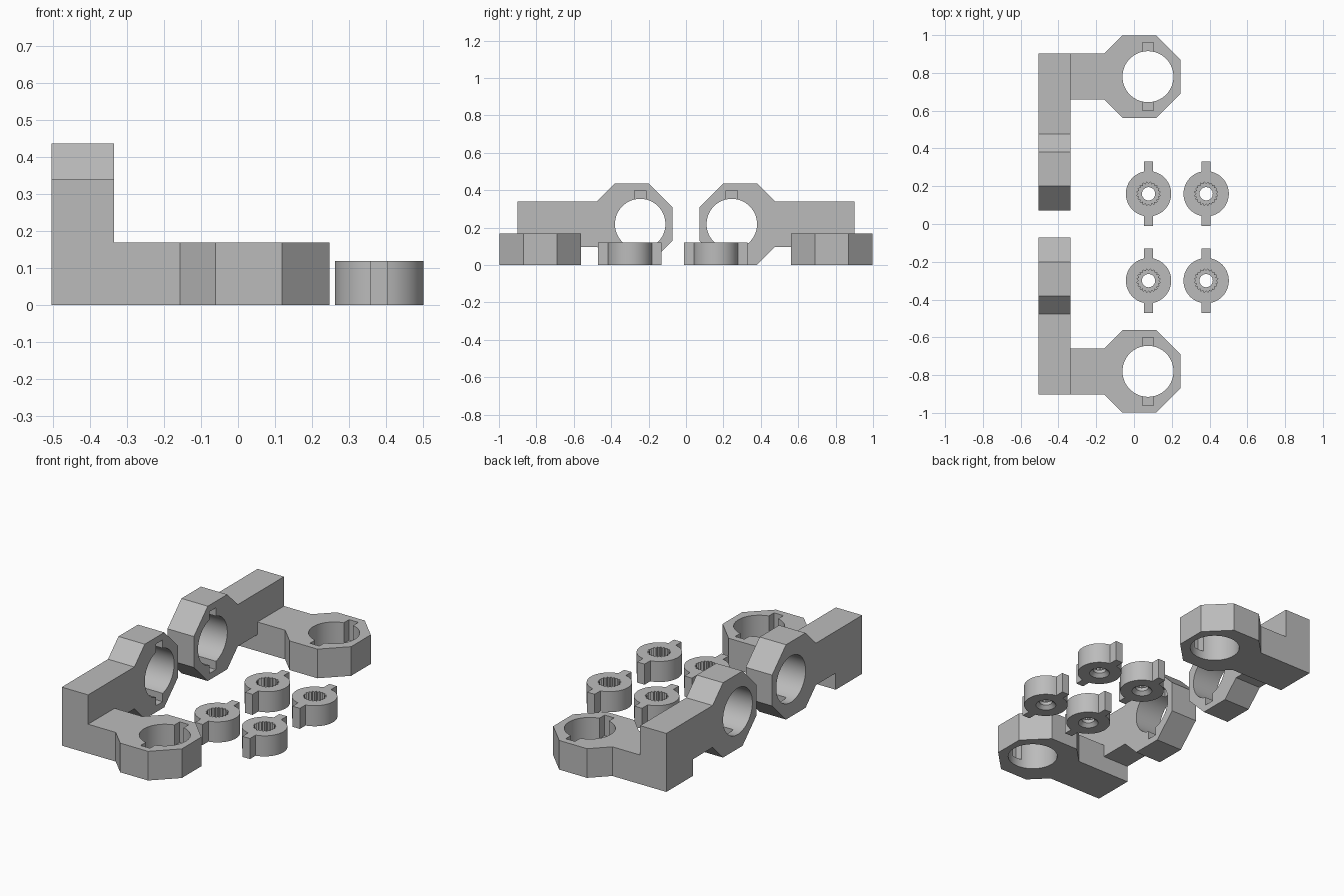
import bpy, bmesh, math
from mathutils import Matrix

if "Cube" in bpy.data.objects:
    bpy.data.objects.remove(bpy.data.objects["Cube"])

grey = bpy.data.materials.new("plain grey")
grey.diffuse_color = (0.5, 0.5, 0.5, 1)
grey.use_nodes = True
grey.node_tree.nodes["Principled BSDF"].inputs["Base Color"].default_value = grey.diffuse_color


def circle(r, cx=0.0, n=64):
    return [(cx + r * math.cos(2 * math.pi * i / n), r * math.sin(2 * math.pi * i / n)) for i in range(n)]


def box(x0, x1, y0, y1):
    return [(x0, y0), (x1, y0), (x1, y1), (x0, y1)]


def prism(name, outline, z0, z1, mat=Matrix(), top_scale=1.0):
    """Extrude a counter-clockwise outline from z0 to z1."""
    bm = bmesh.new()
    low = [bm.verts.new((x, y, z0)) for x, y in outline]
    high = [bm.verts.new((x * top_scale, y * top_scale, z1)) for x, y in outline]
    n = len(outline)
    bm.faces.new(low[::-1])
    bm.faces.new(high)
    for i in range(n):
        j = (i + 1) % n
        bm.faces.new((low[i], low[j], high[j], high[i]))
    bm.transform(mat)
    me = bpy.data.meshes.new(name)
    bm.to_mesh(me)
    bm.free()
    me.materials.append(grey)
    ob = bpy.data.objects.new(name, me)
    bpy.context.collection.objects.link(ob)
    return ob


def combine(ob, others, operation):
    bpy.context.view_layer.objects.active = ob
    for other in others:
        m = ob.modifiers.new("combine", 'BOOLEAN')
        m.operation, m.solver, m.object = operation, 'EXACT', other
        bpy.ops.object.modifier_apply(modifier=m.name)
        bpy.data.objects.remove(other)
    return ob


def smooth(ob):
    bpy.ops.object.select_all(action='DESELECT')
    ob.select_set(True)
    bpy.context.view_layer.objects.active = ob
    bpy.ops.object.shade_smooth_by_angle(angle=math.radians(25))


# Arm ending in an octagon with an off-centre keyed hole
THICK, ARM, OCT, EDGE = 0.17, 0.122, 0.218, 0.09


def arm_plate(name, centre, mat):
    neck = centre - EDGE - (OCT - ARM)
    upper = [(centre + OCT, EDGE), (centre + EDGE, OCT), (centre - EDGE, OCT), (neck, ARM), (0, ARM)]
    outline = upper + [(u, -v) for u, v in reversed(upper)]
    hole = centre + 0.045
    cutters = [prism("hole_cutter", circle(0.135, hole), -0.1, 0.3, mat),
               prism("key_slot_cutter", box(hole - 0.03, hole + 0.03, -0.18, 0.18), 0.05, 0.3, mat)]
    return prism(name, outline, 0, THICK, mat), cutters


# Flat arm along x, upright arm along y, joined at the corner
flat_mat = Matrix.Translation((-0.505, -0.78, 0))
upright_mat = Matrix(((0, 0, 1, -0.505), (1, 0, 0, -0.902), (0, 1, 0, 0.219), (0, 0, 0, 1)))
front, cuts_a = arm_plate("front_bracket", 0.534, flat_mat)
upright, cuts_b = arm_plate("upright_arm", 0.612, upright_mat)
combine(front, [upright], 'UNION')
combine(front, cuts_a + cuts_b, 'DIFFERENCE')
smooth(front)

# Mirrored bracket at the back
back = front.copy()
back.name = "back_bracket"
back.data = front.data.copy()
bpy.context.collection.objects.link(back)
back.data.transform(Matrix.Scale(-1, 4, (0, 1, 0)))
back.data.flip_normals()

# Round insert with two key tabs
R, TAB, REACH = 0.12, 0.024, 0.17
a = math.asin(TAB / R)
side = []
for i in range(33):
    t = -math.pi / 2 + a + (math.pi - 2 * a) * i / 32
    side.append((R * math.cos(t), R * math.sin(t)))
half = [(TAB, -REACH)] + side + [(TAB, REACH)]
insert = prism("keyed_insert_1", half + [(-x, -y) for x, y in half], 0, 0.12)

# Toothed socket, bore and tapered underside
TEETH = 20
socket = []
for i in range(TEETH * 2):
    t, r = math.pi * i / TEETH, (0.063 if i % 2 else 0.052)
    socket.append((r * math.cos(t), r * math.sin(t)))
combine(insert, [prism("socket_cutter", socket, 0.04, 0.2),
                 prism("bore_cutter", circle(0.035), -0.1, 0.2),
                 prism("taper_cutter", circle(0.06), -0.005, 0.02, top_scale=0.58)], 'DIFFERENCE')
smooth(insert)

places = [(0.077, -0.30), (0.382, -0.30), (0.077, 0.16), (0.382, 0.16)]
for i, (x, y) in enumerate(places):
    ob = insert if i == 0 else insert.copy()
    if i:
        ob.name = f"keyed_insert_{i + 1}"
        bpy.context.collection.objects.link(ob)
    ob.location = (x, y, 0)
